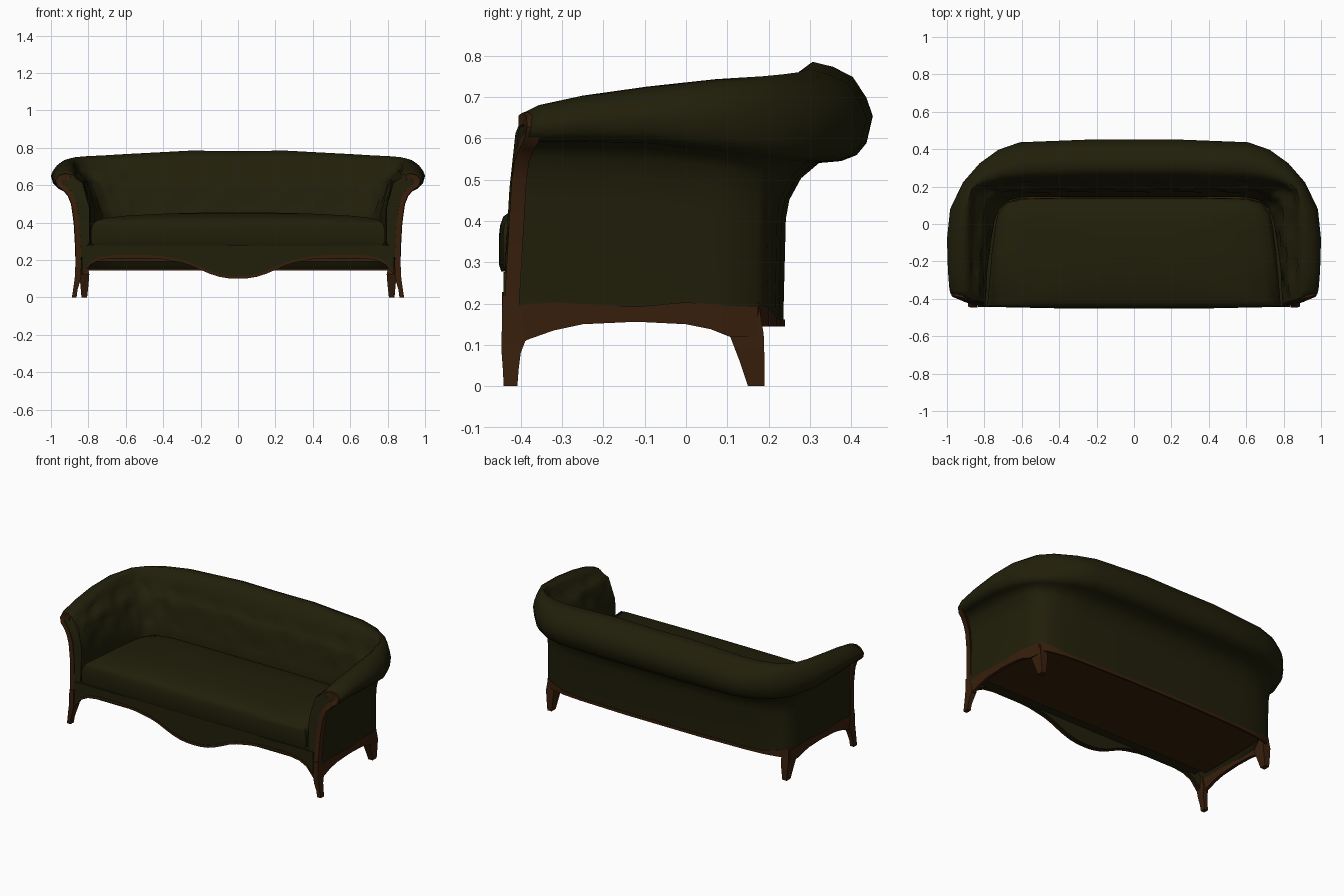
import bpy, bmesh, math
from mathutils import Vector

cube = bpy.data.objects.get("Cube")
if cube:
    bpy.data.objects.remove(cube, do_unlink=True)


def material(name, rgb):
    m = bpy.data.materials.new(name)
    m.use_nodes = True
    m.diffuse_color = (*rgb, 1)
    m.node_tree.nodes["Principled BSDF"].inputs["Base Color"].default_value = (*rgb, 1)
    return m


OLIVE = material("dark olive fabric", (0.015, 0.0135, 0.003))
WOOD = material("dark brown wood", (0.039, 0.0135, 0.0035))


def loft(name, rings, mat, edit=None, angle=50):
    """Skin closed rings of points, cap both ends."""
    bm = bmesh.new()
    rows = [[bm.verts.new(p) for p in ring] for ring in rings]
    n = len(rows[0])
    for a, b in zip(rows, rows[1:]):
        for k in range(n):
            bm.faces.new((a[k], a[(k + 1) % n], b[(k + 1) % n], b[k]))
    bm.faces.new(rows[0][::-1])
    bm.faces.new(rows[-1])
    bmesh.ops.recalc_face_normals(bm, faces=bm.faces)
    if edit:
        edit(bm, rows)
    me = bpy.data.meshes.new(name)
    bm.to_mesh(me)
    bm.free()
    me.materials.append(mat)
    me.polygons.foreach_set("use_smooth", [True] * len(me.polygons))
    me.set_sharp_from_angle(angle=math.radians(angle))
    ob = bpy.data.objects.new(name, me)
    bpy.context.collection.objects.link(ob)


def ribbon(name, pts, inward, mat):
    """Upright band: pts are (x, y, low, high), thickened by the inward vector."""
    ix, iy = inward
    loft(name, [[(x, y, lo), (x, y, hi), (x + ix, y + iy, hi), (x + ix, y + iy, lo)]
                for x, y, lo, hi in pts], mat, angle=40)


def both_ways(half):
    """Half a path ending on the centre line, continued as its mirror image."""
    return half + [(-p[0], *p[1:]) for p in half[-2::-1]]


def lerp_table(table, v):
    for (a, za), (b, zb) in zip(table, table[1:]):
        if v <= b:
            return za + (zb - za) * (v - a) / (b - a)
    return table[-1][1]


def lean(x, z):
    """Backward lean of the arm front: foot forward, scroll set back."""
    return .35 * max(0, x - .89) + .2 * max(0, z - .6) - .035 * max(0, 1 - z / .6)


# Rolled back and arms: base point, outer roll point, inner wall point, roll underside and top
STATIONS = [
    ((.865, -.41), (.98, -.41), (.795, -.42), .59, .662),
    ((.865, -.36), (.987, -.35), (.79, -.365), .59, .68),
    ((.865, -.25), (.995, -.25), (.785, -.25), .59, .703),
    ((.862, -.1), (1.0, -.08), (.765, -.1), .585, .725),
    ((.858, .07), (.983, .08), (.745, .02), .567, .743),
    ((.845, .17), (.915, .222), (.72, .08), .553, .75),
    ((.80, .195), (.825, .325), (.67, .125), .543, .755),
    ((.70, .215), (.725, .397), (.61, .14), .54, .76),
    ((.58, .225), (.61, .437), (.55, .145), .54, .767),
    ((.25, .235), (.25, .451), (.25, .145), .54, .785),
    ((0, .235), (0, .452), (0, .145), .54, .782)]
# Section: share toward the roll, share toward the inner wall, height in the roll
SECTION = [(0, 1, -1.2), (0, 1, -.45), (0, .5, .3), (.02, 0, .65), (.13, 0, .87),
           (.33, 0, 1), (.56, 0, .95), (.78, 0, .85), (.93, 0, .65), (1, 0, .47),
           (.93, 0, .2), (.82, 0, .08), (.65, 0, .02), (.4, 0, 0), (.2, 0, -.15),
           (.07, 0, -.36), (.03, 0, -.55), (0, 0, -2)]


def section(station, front):
    base, out, inn, zb, zt = station
    b, o, i = Vector(base), Vector(out), Vector(inn)
    floor = .146 if b.y > .18 else .157
    ring = []
    for a, c, t in SECTION:
        z = max(zb + t * ((zt - zb) if t > 0 else .246), floor)
        p = b + (o - b) * a + (i - b) * c
        ring.append((p.x, p.y + (lean(p.x, z) if front else 0), z))
    return ring


def tuft(bm, rows):
    """Shallow diamond dimples on the inner wall."""
    wall = []
    for a, b in zip(rows[1:-2], rows[2:-1]):
        for k in (1, 2):
            wall += [f for f in a[k].link_faces
                     if {a[k], a[k + 1], b[k], b[k + 1]} == set(f.verts)]
    edges = list({e for f in wall for e in f.edges})
    res = bmesh.ops.subdivide_edges(bm, edges=edges, cuts=4, use_grid_fill=True)
    bm.normal_update()
    moves = []
    for v in {g for g in res["geom_inner"] if isinstance(g, bmesh.types.BMVert)}:
        if .46 < v.co.z < .69:
            s = abs(v.co.x) - v.co.y
            d = max(0, math.cos(s * 26) * math.cos((v.co.z - .57) * 40))
            moves.append((v, v.normal * d * .014))
    for v, m in moves:
        v.co -= m


half = [section(s, i == 0) for i, s in enumerate(STATIONS)]
mirrored = [[(-x, y, z) for x, y, z in ring] for ring in half[-2::-1]]
loft("rolled_back_and_arms", half + mirrored, OLIVE, tuft, 60)

# Seat deck and raised underside panel
plan = both_ways([(.785, -.443), (.76, -.15), (.74, 0), (.725, .06), (.68, .115),
                  (.6, .136), (.3, .142), (0, .142)])
loft("seat_deck", [[(x * 1.02, max(y, -.438), z) for x, y in plan] for z in (.205, .28)], OLIVE)
under = both_ways([s[0] for s in STATIONS])
loft("underside_panel", [[(x * .95, max(y * .86, -.36), z) for x, y in under]
                         for z in (.193, .207)], WOOD)

# Crowned seat cushion
cushion_plan = plan + [(-.4, -.451), (0, -.453), (.4, -.451)]
layers = [(.98, .278), (1, .295), (1, .36), (.99, .388), (.965, .41), (.9, .425),
          (.75, .438), (.5, .448), (.2, .454)]
loft("seat_cushion", [[(x * s, (y + .15) * s - .15, z) for x, y in cushion_plan]
                      for s, z in layers], OLIVE)

# Scalloped front rail with wooden edge
SCALLOP = [(0, .1), (.05, .102), (.1, .11), (.15, .126), (.2, .147), (.25, .17), (.3, .186),
           (.4, .205), (.5, .213), (.65, .213), (.74, .2), (.79, .175), (.835, .12)]
edge = both_ways(SCALLOP[::-1])
ribbon("front_rail", [(x, -.441, z + .004, .276) for x, z in edge], (0, .025), OLIVE)
ribbon("front_rail_trim", [(x, -.445, z, z + .015) for x, z in edge], (0, .015), WOOD)

# Back rail strip, rising at the corners above the legs
ribbon("back_rail", both_ways([(x, y + .004, .144, .162 + .04 * max(0, (x - .68) / .165))
                               for (x, y), *_ in STATIONS[5:]]), (0, -.012), WOOD)

ARCH = [(-.43, .09), (-.4, .1), (-.385, .112), (-.32, .135), (-.25, .15), (-.12, .156),
        (0, .15), (.06, .138), (.105, .12), (.174, .12)]
FACING = [(.855, .16), (.86, .3), (.866, .4), (.88, .5), (.9, .55), (.93, .583),
          (.957, .6), (.966, .625), (.95, .645), (.92, .652), (.895, .645)]


def leg(name, sx, rings):
    loft(name, [[(sx * x, y, z) for x, y in ((x0, y0), (x1, y0), (x1, y1), (x0, y1))]
                for x0, x1, y0, y1, z in rings], WOOD, angle=40)


for side, sx in (("left", 1), ("right", -1)):
    # Arched side rail
    ribbon(side + "_side_rail",
           [(sx * lerp_table([(-.45, .869), (-.1, .867), (.07, .862), (.174, .848)], y), y, z,
             .197 + .006 * math.cos(y * 20)) for y, z in ARCH], (-sx * .02, 0), WOOD)

    # Splayed legs
    leg(side + "_front_leg", sx, [(.84, .869, -.444, -.41, .22), (.838, .871, -.446, -.385, .12),
                                  (.846, .876, -.446, -.4, .08), (.858, .882, -.443, -.405, .04),
                                  (.863, .888, -.441, -.408, 0)])
    leg(side + "_back_leg", sx, [(.81, .842, .13, .178, .19), (.795, .848, .105, .188, .125),
                                 (.80, .842, .13, .19, .06), (.807, .837, .15, .19, 0)])

    # Scrolled wooden facing on the arm front
    rings = []
    for i, (x, z) in enumerate(FACING):
        a, b = FACING[max(i - 1, 0)], FACING[min(i + 1, len(FACING) - 1)]
        n = Vector((b[1] - a[1], a[0] - b[0])).normalized() * .013
        y = -.412 + lean(x, z)
        rings.append([(sx * (x + n.x * u), y + v, z + n.y * u)
                      for u, v in ((-1.5, .02), (-1.4, -.004), (.8, -.004), (1, .032))])
    loft(side + "_arm_facing", rings, WOOD, angle=40)
